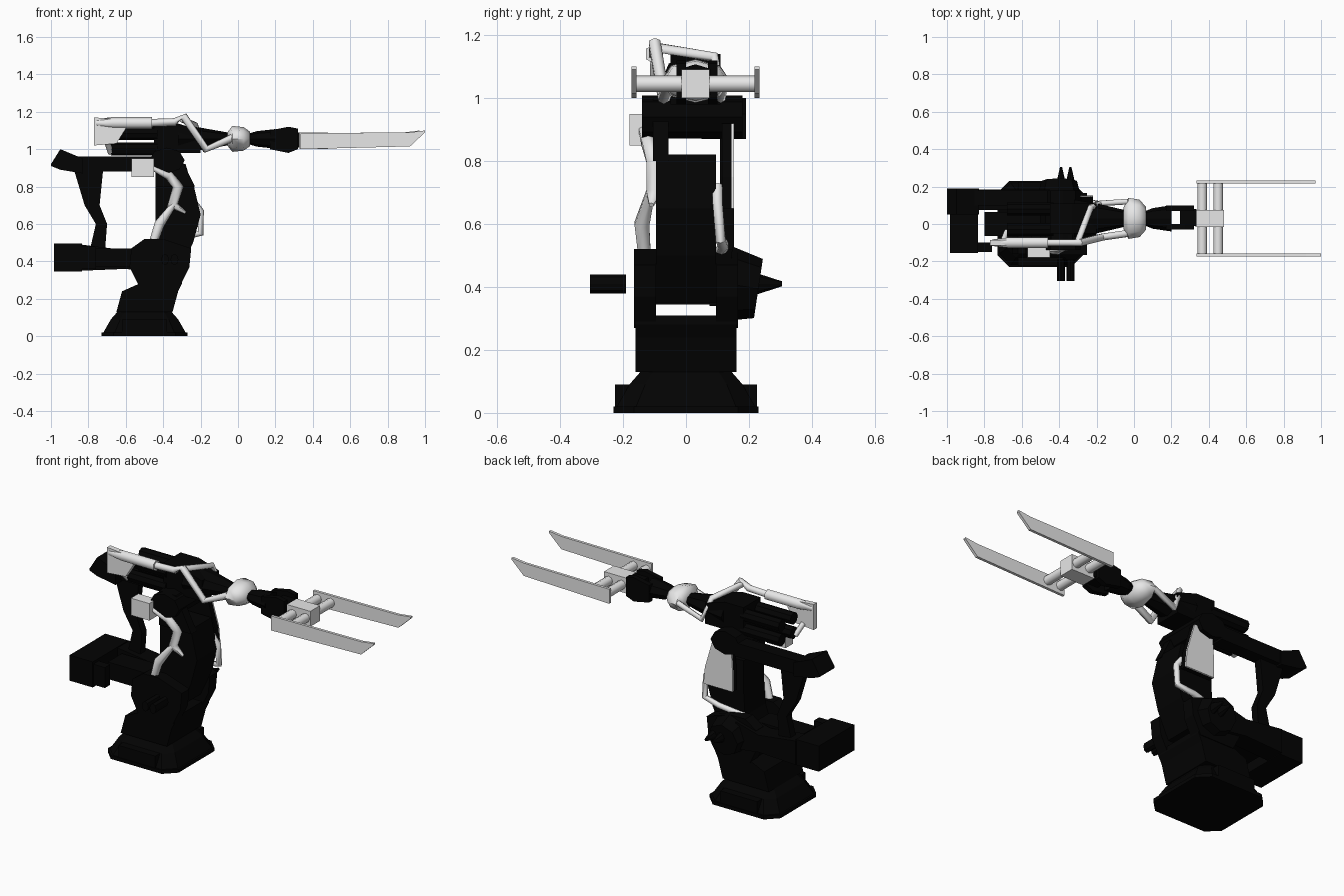
import bpy, bmesh, math
from mathutils import Vector

default_cube = bpy.data.objects.get("Cube")
if default_cube:
    bpy.data.objects.remove(default_cube, do_unlink=True)


def material(name, value):
    mat = bpy.data.materials.new(name)
    mat.use_nodes = True
    colour = (value, value, value, 1)
    mat.diffuse_color = colour
    mat.node_tree.nodes["Principled BSDF"].inputs["Base Color"].default_value = colour
    return mat


BLACK = material("matte black", .001)
GREY = material("light grey", .8)
SIDES = (("right", -1), ("left", 1))


def skin(name, rings, mat, smooth=False):
    """Join matching rings of points into a capped solid."""
    bm = bmesh.new()
    loops = [[bm.verts.new(point) for point in ring] for ring in rings]
    count = len(loops[0])
    for first, second in zip(loops, loops[1:]):
        for i in range(count):
            j = (i + 1) % count
            bm.faces.new((first[i], first[j], second[j], second[i]))
    bm.faces.new(loops[0])
    bm.faces.new(loops[-1])
    bmesh.ops.recalc_face_normals(bm, faces=bm.faces)
    mesh = bpy.data.meshes.new(name)
    bm.to_mesh(mesh)
    bm.free()
    mesh.materials.append(mat)
    part = bpy.data.objects.new(name, mesh)
    bpy.context.collection.objects.link(part)
    if smooth:
        bpy.ops.object.select_all(action="DESELECT")
        part.select_set(True)
        bpy.context.view_layer.objects.active = part
        bpy.ops.object.shade_smooth_by_angle(angle=math.radians(65))


def slab(name, rows, y, depth, mat=BLACK, upright=False):
    """Plate facing the front; each row is a position and its low and high edge."""
    outline = [(at, low) for at, low, high in rows]
    outline += [(at, high) for at, low, high in reversed(rows)]
    if upright:
        outline = [(across, at) for at, across in outline]
    edges = (y - depth / 2, y + depth / 2)
    skin(name, [[(x, edge, z) for x, z in outline] for edge in edges], mat)


def box(name, centre, size, mat=BLACK):
    x, y, z = centre
    length, depth, height = size
    ends = (x - length / 2, x + length / 2)
    slab(name, [(end, z - height / 2, z + height / 2) for end in ends], y, depth, mat)


def tube(name, path, radii, mat=BLACK, sides=8, flat=1, smooth=False):
    """Round tube along a path; flat squashes its height, or its width if it runs along y."""
    path = [Vector(point) for point in path]
    if isinstance(radii, float):
        radii = [radii] * len(path)
    rings = []
    for i, (point, radius) in enumerate(zip(path, radii)):
        direction = path[min(i + 1, len(path) - 1)] - path[max(i - 1, 0)]
        direction.normalize()
        guide = Vector((0, 0, 1)) if abs(direction.y) > .9 else Vector((0, 1, 0))
        up = direction.cross(guide).normalized()
        side = direction.cross(up)
        angles = [math.tau * k / sides for k in range(sides)]
        rings.append([point + radius * (up * flat * math.cos(a) + side * math.sin(a))
                      for a in angles])
    skin(name, rings, mat, smooth)


def hose(name, path, radii):
    tube(name, path, radii, GREY, sides=6, smooth=True)


def along_forearm(name, stations, flat, mat=BLACK, smooth=False):
    """Tube on the forearm axis from pairs of position and radius."""
    path = [(x, .03, 1.055) for x, radius in stations]
    tube(name, path, [radius for x, radius in stations], mat, flat=flat, smooth=smooth)


def octagon(half, z):
    """Square ring under the turret with its corners cut."""
    inner = half * .72
    corners = [(-inner, -half), (inner, -half), (half, -inner), (half, inner),
               (inner, half), (-inner, half), (-half, inner), (-half, -inner)]
    return [(x - .5, y, z) for x, y in corners]


# Base
skin("base_plate", [octagon(.23, z) for z in (0, .02)], BLACK)
skin("base_skirt", [octagon(.22, .02), octagon(.18, .09), octagon(.145, .13)], BLACK)
for label, side in SIDES:
    box(f"{label}_base_block", (-.5, side * .19, .055), (.24, .07, .07))

# Turning body and shoulder
slab("turret", [(.13, -.65, -.35), (.24, -.62, -.32), (.28, -.53, -.3), (.31, -.55, -.3)],
     y=0, depth=.32, upright=True)
for label, side in SIDES:
    slab(f"{label}_shoulder_cheek", [(.27, -.53, -.31), (.37, -.58, -.26),
                                     (.47, -.57, -.25), (.52, -.5, -.4)],
         y=side * .13, depth=.07, upright=True)
    root, tip = (.03, .03) if side < 0 else (.045, .008)
    for position, x in (("rear", -.39), ("front", -.34)):
        tube(f"{label}_{position}_shoulder_pin",
             [(x, side * .19, .41), (x, side * .305, .41)], [root, tip], flat=.7)
tube("shoulder_motor", [(-.4, .13, .41), (-.4, .23, .395)], [.12, .095])

# Counterweight and its arm
box("counterweight", (-.91, .01, .42), (.15, .33, .15))
box("counterweight_lip", (-.8, -.125, .42), (.08, .05, .12))
slab("counterweight_arm", [(-.84, .35, .49), (-.6, .36, .46), (-.45, .34, .5)],
     y=.13, depth=.11)
box("shoulder_rear", (-.65, 0, .42), (.3, .13, .1))

# Upper arm with one tall fork plate at the elbow
slab("upper_arm", [(.35, -.5, -.31), (.5, -.45, -.24), (.65, -.44, -.2), (.82, -.44, -.24)],
     y=0, depth=.19, upright=True)
slab("elbow_fork", [(.8, -.44, -.23), (1, -.44, -.33)], y=-.08, depth=.05, upright=True)
side_rows = [(.65, -.41, -.22), (.75, -.41, -.23), (.92, -.4, -.28)]
slab("arm_side_cover", side_rows, y=.13, depth=.03, upright=True)
slab("arm_side_panel", side_rows, y=.149, depth=.008, mat=GREY, upright=True)

# Parallel linkage
slab("rear_link", [(.47, -.79, -.71), (.6, -.76, -.7), (.7, -.82, -.74), (.9, -.88, -.72)],
     y=.13, depth=.045, upright=True)
box("rear_lever", (-.66, .14, .92), (.44, .08, .08))
slab("lever_clevis", [(-1, .91, .92), (-.95, .89, 1), (-.83, .87, .95)], y=.12, depth=.14)

# Elbow and rear motors
tube("elbow_hub", [(-.38, -.14, .94), (-.38, .18, .94)], .068, flat=1.4)
slab("elbow_housing", [(-.45, .97, 1.14), (-.33, .98, 1.14), (-.2, .98, 1.1)],
     y=.03, depth=.16)
for label, y in (("right", -.03), ("left", .08)):
    for level, z in (("lower", 1), ("upper", 1.085)):
        tube(f"{label}_{level}_motor", [(-.68, y, z), (-.43, y, z)], .035)

# Forearm and wrist
along_forearm("forearm", [(-.32, .1), (-.2, .08), (-.03, .04)], flat=.75)
along_forearm("wrist_cuff", [(-.055, .06), (-.03, .11), (.03, .1), (.065, .06)],
              flat=.63, mat=GREY, smooth=True)
along_forearm("wrist", [(.05, .035), (.1, .055), (.2, .07)], flat=.75)
for label, side in SIDES:
    slab(f"{label}_wrist_fork", [(.17, 1, 1.1), (.27, .98, 1.12), (.32, 1, 1.11)],
         y=.035 + side * .05, depth=.03)
box("wrist_flange", (.29, .035, 1.05), (.09, .09, .08))

# Gripper
box("gripper_block", (.405, .03, 1.045), (.15, .09, .09), GREY)
for position, x in (("rear", .365), ("front", .45)):
    tube(f"{position}_gripper_rod", [(x, -.165, 1.045), (x, .225, 1.045)], .026, GREY,
         smooth=True)
for label, side in SIDES:
    tip = .985 - side * .015
    slab(f"{label}_fork_blade", [(.335, 1, 1.085), (tip - .08, 1.015, 1.09), (tip, 1.09, 1.1)],
         y=.03 + side * .195, depth=.016, mat=GREY)

# Cable conduit over the forearm
hose("conduit_sleeve", [(-.76, -.1, 1.14), (-.67, -.1, 1.14), (-.46, -.1, 1.14)],
     [.02, .032, .032])
slab("conduit_drop", [(-.77, 1.02, 1.17), (-.65, 1.03, 1.16), (-.6, 1.11, 1.15)],
     y=-.1, depth=.03, mat=GREY)
hose("conduit_tail", [(-.7, -.09, 1.04), (-.68, -.04, .98)], .016)
hose("right_forearm_hose", [(-.48, -.1, 1.14), (-.34, -.1, 1.145), (-.29, -.1, 1.175),
                            (-.17, -.07, 1), (-.03, -.05, 1.06)], .021)
hose("left_forearm_hose", [(-.3, -.09, 1.16), (-.23, .09, 1.13),
                           (-.18, .11, 1), (-.03, .12, 1.06)], .017)

# Junction box and arm hoses
box("junction_box", (-.51, -.145, .9), (.12, .07, .1), GREY)
hose("right_arm_hose", [(-.46, -.14, .9), (-.37, -.12, .86), (-.32, -.1, .8),
                        (-.35, -.1, .7), (-.28, -.11, .66)], [.012, .025, .03, .03, .008])
hose("right_lower_hose", [(-.34, -.11, .71), (-.42, -.14, .6), (-.46, -.13, .48)],
     [.015, .027, .022])
hose("left_arm_hose", [(-.24, .1, .72), (-.2, .1, .67), (-.2, .11, .55),
                       (-.3, .12, .53), (-.47, .1, .5)], .018)
